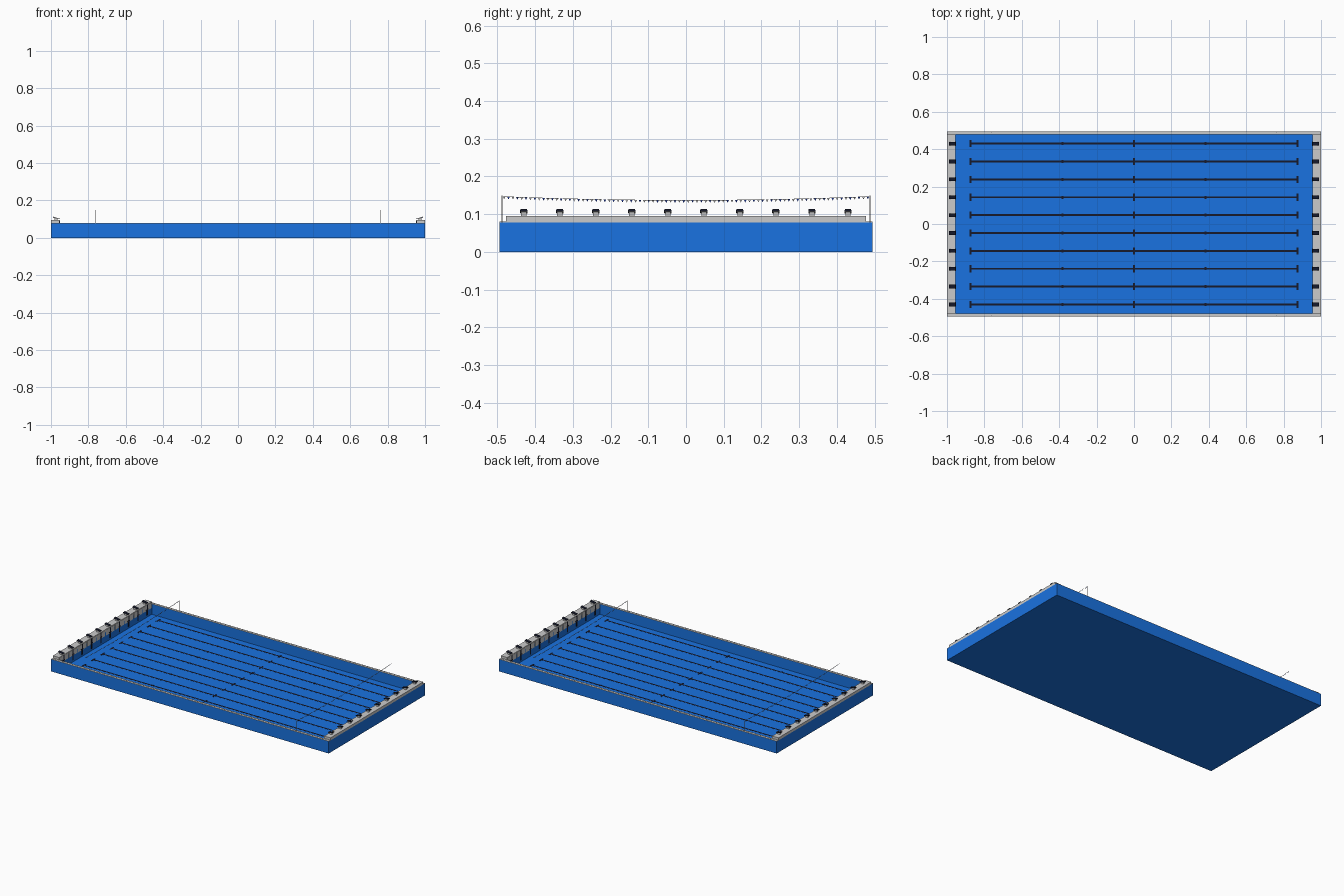
import bpy, bmesh, math
from mathutils import Matrix, Vector

if "Cube" in bpy.data.objects:
    bpy.data.objects.remove(bpy.data.objects["Cube"])

HX, HY = 1.0, 0.495           # outer half sizes
WX, WY = 0.955, 0.4775        # water half sizes
FLOOR, RIM, DECK = 0.012, 0.080, 0.095
LANES = [-0.43 + i * 0.0955 for i in range(10)]


def material(name, rgb):
    m = bpy.data.materials.new(name)
    m.diffuse_color = (*rgb, 1)
    m.use_nodes = True
    m.node_tree.nodes["Principled BSDF"].inputs["Base Color"].default_value = m.diffuse_color
    return m


BLUE = material("pool_blue", (0.01, 0.17, 0.75))
BLACK = material("lane_black", (0.008, 0.01, 0.025))
NAVY = material("flag_blue", (0.01, 0.04, 0.4))


def finish(name, bm, mat=None):
    bmesh.ops.recalc_face_normals(bm, faces=bm.faces)
    me = bpy.data.meshes.new(name)
    bm.to_mesh(me)
    bm.free()
    if mat:
        me.materials.append(mat)
    ob = bpy.data.objects.new(name, me)
    bpy.context.collection.objects.link(ob)
    return ob


def add_box(bm, x0, x1, y0, y1, z0, z1):
    c = Vector(((x0 + x1) / 2, (y0 + y1) / 2, (z0 + z1) / 2))
    m = Matrix.Translation(c) @ Matrix.Diagonal((abs(x1 - x0), abs(y1 - y0), z1 - z0, 1))
    bmesh.ops.create_cube(bm, size=1, matrix=m)


def add_prism(bm, profile, y, half_width):
    """Extrude an x,z outline sideways around y."""
    f = bm.faces.new([bm.verts.new((x, y - half_width, z)) for x, z in profile])
    r = bmesh.ops.extrude_face_region(bm, geom=[f])
    vs = [v for v in r["geom"] if isinstance(v, bmesh.types.BMVert)]
    bmesh.ops.translate(bm, verts=vs, vec=(0, 2 * half_width, 0))


# Basin: a block with its top face inset and sunk to the floor
bm = bmesh.new()
add_box(bm, -HX, HX, -HY, HY, 0, RIM - 0.002)
top = max(bm.faces, key=lambda f: f.calc_center_median().z)
bmesh.ops.inset_individual(bm, faces=[top], thickness=0.01)
for v in top.verts:
    v.co.x, v.co.y = math.copysign(WX, v.co.x), math.copysign(WY, v.co.y)
low = bmesh.ops.extrude_discrete_faces(bm, faces=[top])["faces"][0]
for v in low.verts:
    v.co.z = FLOOR
finish("pool_basin", bm, BLUE)

# Grey coping along both sides and under the end decks
bm = bmesh.new()
for s in (-1, 1):
    add_box(bm, -HX, HX, s * WY, s * (HY - 0.007), RIM - 0.002, RIM)
    add_box(bm, -HX, HX, s * (HY - 0.006), s * HY, RIM - 0.002, RIM)
finish("side_coping", bm)

# Raised end decks
bm = bmesh.new()
for s in (-1, 1):
    add_box(bm, s * WX, s * HX, -WY, WY, RIM - 0.002, DECK)
finish("end_decks", bm)

# Floor lane lines with end, middle and distance marks
bm = bmesh.new()
z0, z1 = FLOOR - 0.001, FLOOR + 0.0006
for y in LANES:
    add_box(bm, -0.875, 0.875, y - 0.005, y + 0.005, z0, z1)
    for x in (-0.875, 0, 0.875):
        add_box(bm, x - 0.005, x + 0.005, y - 0.019, y + 0.019, z0, z1 + 0.0001)
    for x in (-0.382, 0.382):
        add_box(bm, x - 0.005, x + 0.005, y - 0.008, y + 0.008, z0, z1 + 0.0001)
finish("floor_lane_lines", bm, BLACK)

# Touch panels and target crosses on the end walls
panels, crosses = bmesh.new(), bmesh.new()
for s in (-1, 1):
    for y in LANES:
        add_box(panels, s * (WX - 0.0015), s * (WX + 0.001), y - 0.044, y + 0.044, 0.055, DECK - 0.003)
        add_box(crosses, s * (WX - 0.0022), s * WX, y - 0.005, y + 0.005, FLOOR + 0.012, DECK - 0.003)
        add_box(crosses, s * (WX - 0.0023), s * WX, y - 0.012, y + 0.012, 0.058, 0.064)
finish("touch_panels", panels)
finish("wall_target_crosses", crosses, BLACK)

# Starting blocks: pedestal, sloped platform, dark pad and rear foot wedge
base, pads = bmesh.new(), bmesh.new()
for s in (-1, 1):
    for y in LANES:
        add_prism(base, [(s * 0.964, DECK - 0.001), (s * 0.980, DECK - 0.001),
                         (s * 0.982, 0.106), (s * 0.966, 0.103)], y, 0.007)
        add_prism(base, [(s * 0.955, 0.1015), (s * 0.988, 0.1075),
                         (s * 0.988, 0.1095), (s * 0.955, 0.1035)], y, 0.0095)
        add_prism(pads, [(s * 0.9545, 0.1030), (s * 0.9885, 0.1085),
                         (s * 0.9885, 0.1105), (s * 0.9545, 0.1050)], y, 0.0098)
        add_prism(pads, [(s * 0.977, 0.107), (s * 0.986, 0.109),
                         (s * 0.986, 0.1135)], y, 0.0085)
finish("starting_block_bases", base)
finish("starting_block_pads", pads, BLACK)

# Backstroke flag lines: poles, sagging rope and alternating pennants
PY, N = 0.488, 84


def sag(y):
    return 0.137 + 0.010 * (y / PY) ** 2


poles, white, blue = bmesh.new(), bmesh.new(), bmesh.new()
for x in (-0.764, 0.764):
    for s in (-1, 1):
        bmesh.ops.create_cone(poles, cap_ends=True, segments=8, radius1=0.0013, radius2=0.0013,
                              depth=0.070, matrix=Matrix.Translation((x, s * PY, 0.114)))
    for i in range(N):
        y = -PY + (i + 0.5) * 2 * PY / N
        bm = blue if i % 2 else white
        z = sag(y)
        bm.faces.new([bm.verts.new(p) for p in
                      ((x, y - 0.0035, z), (x, y + 0.0035, z), (x, y, z - 0.007))])
    cu = bpy.data.curves.new("flag_rope", "CURVE")
    cu.dimensions = "3D"
    cu.bevel_depth = 0.0006
    cu.bevel_resolution = 1
    sp = cu.splines.new("POLY")
    sp.points.add(24)
    for i, p in enumerate(sp.points):
        y = PY * (i / 12 - 1)
        p.co = (x, y, sag(y), 1)
    bpy.context.collection.objects.link(bpy.data.objects.new("flag_rope", cu))
finish("flag_poles", poles)
finish("white_pennants", white)
finish("blue_pennants", blue, NAVY)
